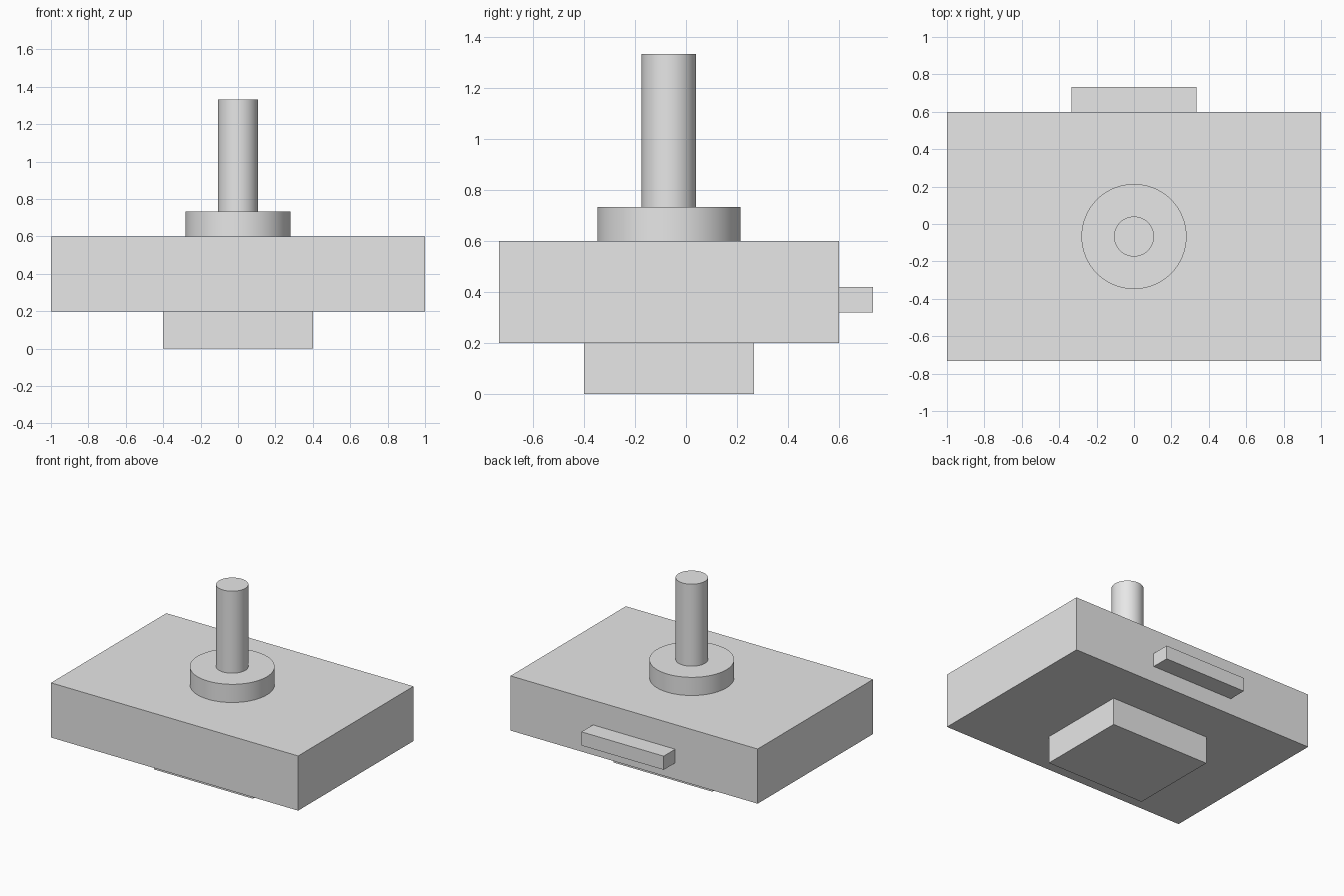
import bpy
import math

# Remove the default cube
old = bpy.data.objects.get("Cube")
if old:
    bpy.data.objects.remove(old, do_unlink=True)

# Single plain grey material
grey = bpy.data.materials.new("light_grey")
grey.use_nodes = True
colour = (0.8, 0.8, 0.8, 1.0)
grey.diffuse_color = colour
for node in grey.node_tree.nodes:
    if node.type == 'BSDF_PRINCIPLED':
        node.inputs["Base Color"].default_value = colour


def finish(name):
    obj = bpy.context.object
    obj.name = name
    obj.data.name = name
    obj.data.materials.append(grey)
    return obj


def box(name, low, high):
    """Box spanning two opposite corners."""
    centre = [(a + b) / 2 for a, b in zip(low, high)]
    bpy.ops.mesh.primitive_cube_add(size=1, location=centre)
    obj = finish(name)
    obj.scale = [b - a for a, b in zip(low, high)]
    bpy.ops.object.transform_apply(location=False, rotation=False, scale=True)
    return obj


def cylinder(name, radius, bottom, top):
    """Upright smooth cylinder on the shared axis."""
    bpy.ops.mesh.primitive_cylinder_add(
        vertices=64, radius=radius, depth=top - bottom,
        location=(0, AXIS_Y, (bottom + top) / 2))
    obj = finish(name)
    bpy.ops.object.shade_smooth_by_angle(angle=math.radians(30))
    return obj


AXIS_Y = -0.067

# Main block with the foot below and the tab on the back
box("foot_block", (-0.4, -0.4, 0), (0.4, 0.267, 0.2))
box("main_block", (-1, -0.733, 0.2), (1, 0.6, 0.6))
box("back_tab", (-0.333, 0.6, 0.32), (0.333, 0.733, 0.42))

# Collar and shaft on top
cylinder("collar", 0.281, 0.6, 0.733)
cylinder("shaft", 0.107, 0.733, 1.333)
